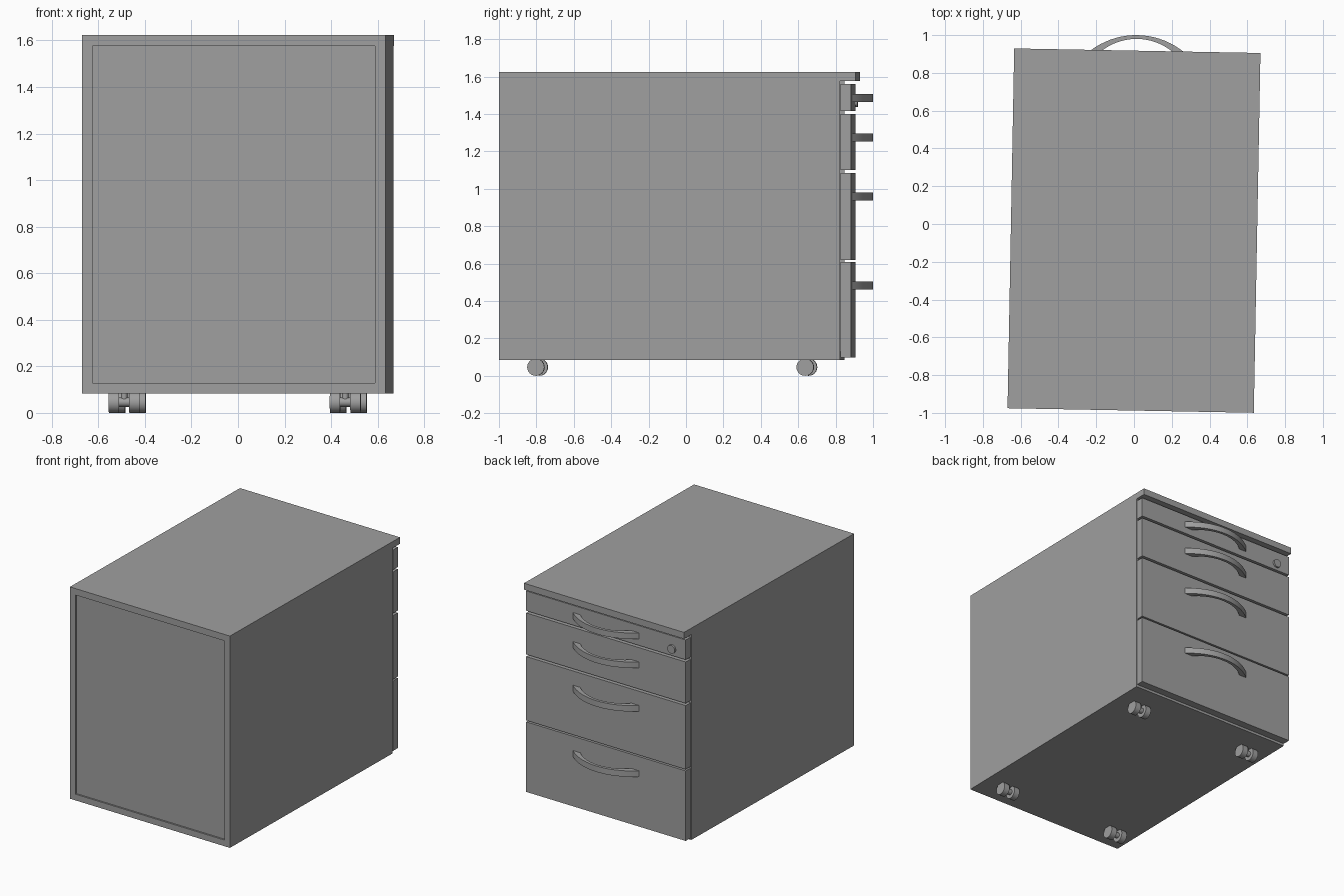
import bpy
import bmesh
import math
from mathutils import Matrix, Vector

cube = bpy.data.objects.get("Cube")
if cube:
    bpy.data.objects.remove(cube, do_unlink=True)

# Single grey finish
GREY = (0.35, 0.35, 0.35, 1)
grey = bpy.data.materials.new("cabinet grey")
grey.use_nodes = True
grey.diffuse_color = GREY
grey.node_tree.nodes["Principled BSDF"].inputs["Base Color"].default_value = GREY

# The whole cabinet stands turned slightly on the floor
PLACE = Matrix.Translation((0, -0.0325, 0)) @ Matrix.Rotation(math.radians(-1.06), 4, "Z")


def finish(name, bm):
    bmesh.ops.recalc_face_normals(bm, faces=bm.faces)
    for face in bm.faces:
        face.smooth = True
    for edge in bm.edges:
        edge.smooth = edge.calc_face_angle(math.pi) < math.radians(35)
    bm.transform(PLACE)
    mesh = bpy.data.meshes.new(name)
    bm.to_mesh(mesh)
    bm.free()
    mesh.materials.append(grey)
    obj = bpy.data.objects.new(name, mesh)
    bpy.context.collection.objects.link(obj)
    return obj


def box(name, x, y, z):
    """Box from (low, high) pairs on each axis."""
    lows, highs = (Vector(c) for c in zip(x, y, z))
    bm = bmesh.new()
    mat = Matrix.Translation((lows + highs) / 2) @ Matrix.Diagonal((*(highs - lows), 1))
    bmesh.ops.create_cube(bm, size=1, matrix=mat)
    return finish(name, bm)


def add_cylinder(bm, center, axis, radius, length, sides=24):
    turn = Vector(axis).to_track_quat("Z", "Y").to_matrix().to_4x4()
    bmesh.ops.create_cone(bm, cap_ends=True, segments=sides, radius1=radius, radius2=radius,
                          depth=length, matrix=Matrix.Translation(center) @ turn)


# Carcass
W, BACK, EDGE, T = 0.652, -0.955, 0.868, 0.045
BOTTOM, TOP_LOW, TOP = 0.084, 1.577, 1.624
box("top_panel", (-W, W), (BACK, 0.95), (TOP_LOW, TOP))
for name, side in (("left_panel", 1), ("right_panel", -1)):
    box(name, sorted((side * W, side * (W - T))), (BACK, EDGE), (BOTTOM, TOP_LOW))
box("bottom_panel", (T - W, W - T), (BACK, EDGE), (BOTTOM, BOTTOM + T))
box("back_panel", (T - W, W - T), (BACK + 0.012, BACK + 0.04), (BOTTOM + T, TOP_LOW))


# Crescent pull made from two arcs meeting the drawer face
FACE = 0.928


def handle(name, z, height=0.043, steps=20):
    def arc(radius, peak):
        center = peak - radius
        limit = math.acos((FACE - center) / radius)
        angles = [limit * (2 * i / steps - 1) for i in range(steps + 1)]
        return [(radius * math.sin(a), center + radius * math.cos(a)) for a in angles]

    bm = bmesh.new()
    rings = []
    for outer, inner in zip(arc(0.40, 1.0325), arc(0.30, 1.0125)):
        rings.append([bm.verts.new((*p, z + s * height / 2))
                      for p, s in ((outer, -1), (outer, 1), (inner, 1), (inner, -1))])
    for a, b in zip(rings, rings[1:]):
        for i in range(4):
            j = (i + 1) % 4
            bm.faces.new((a[i], a[j], b[j], b[i]))
    bm.faces.new(rings[0])
    bm.faces.new(rings[-1])
    return finish(name, bm)


# Drawer fronts with their pulls
drawers = (("top", 1.416, 1.56, 1.486), ("second", 1.099, 1.40, 1.275),
           ("third", 0.619, 1.083, 0.958), ("bottom", 0.099, 0.608, 0.483))
for label, low, high, grip in drawers:
    box(label + "_drawer_front", (-0.65, 0.65), (0.872, FACE), (low, high))
    handle(label + "_drawer_handle", grip)

# Lock on the top drawer
bm = bmesh.new()
add_cylinder(bm, (-0.54, FACE + 0.004, 1.466), (0, 1, 0), 0.03, 0.018)
finish("drawer_lock", bm)

# Twin-wheel casters
R = 0.046
for end, y in (("rear", -0.761), ("front", 0.679)):
    for label, side in (("left", 1), ("right", -1)):
        x = side * 0.475
        bm = bmesh.new()
        for offset in (-0.044, 0.044):
            add_cylinder(bm, (x + offset, y, R), (1, 0, 0), R, 0.044)
        add_cylinder(bm, (x, y, R), (1, 0, 0), 0.02, 0.06, 12)
        add_cylinder(bm, (x, y, 0.062), (0, 0, 1), 0.014, 0.05, 12)
        finish(f"{end}_{label}_caster", bm)
